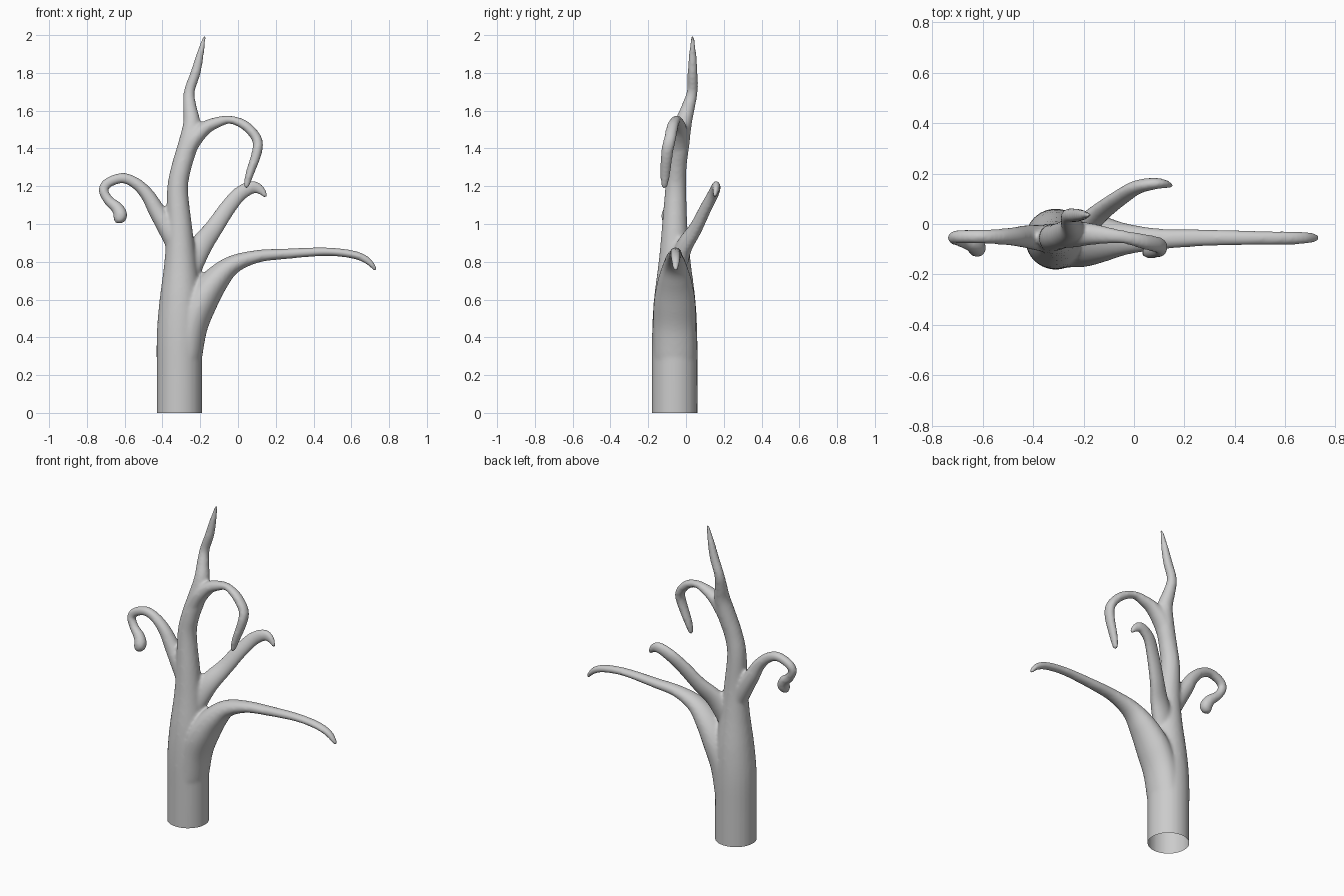
import bpy, bmesh, math
from mathutils import Vector

if "Cube" in bpy.data.objects:
    bpy.data.objects.remove(bpy.data.objects["Cube"])

SIDES, STEPS = 24, 6


def spline(pts):
    """Catmull-Rom samples through (x, y, z, radius) points."""
    p = [Vector(q) for q in pts]
    p = [2 * p[0] - p[1]] + p + [2 * p[-1] - p[-2]]
    out = []
    for a, b, c, d in zip(p, p[1:], p[2:], p[3:]):
        for i in range(STEPS):
            t = i / STEPS
            out.append(0.5 * (2 * b + (c - a) * t + (2 * a - 5 * b + 4 * c - d) * t * t
                              + (3 * b - a - 3 * c + d) * t ** 3))
    return out + [p[-2]]


def limb(bm, pts, depth=1.0):
    """Tapered closed tube; depth scales its thickness along y."""
    s = spline(pts)
    rings = []
    for i, q in enumerate(s):
        tan = (s[min(i + 1, len(s) - 1)] - s[max(i - 1, 0)]).to_3d().normalized()
        u = (Vector((0, 1, 0)) - tan * tan.y).normalized()
        v = tan.cross(u)
        rings.append([bm.verts.new(q.to_3d() + q.w * (u * math.cos(a) * depth + v * math.sin(a)))
                      for a in (2 * math.pi * k / SIDES for k in range(SIDES))])
    for r0, r1 in zip(rings, rings[1:]):
        for k in range(SIDES):
            j = (k + 1) % SIDES
            bm.faces.new((r0[k], r0[j], r1[j], r1[k]))
    # rounded tip and flat root cap
    tip = bm.verts.new(s[-1].to_3d() + tan * s[-1].w * 0.8)
    for k in range(SIDES):
        bm.faces.new((rings[-1][k], rings[-1][(k + 1) % SIDES], tip))
    bm.faces.new(rings[0][::-1])


bm = bmesh.new()
# trunk and leader
limb(bm, [(-.31, -.06, -.1, .121), (-.31, -.06, .2, .121), (-.31, -.06, .42, .12),
          (-.305, -.06, .6, .11), (-.305, -.06, .8, .085), (-.31, -.06, .97, .069),
          (-.32, -.055, 1.18, .056), (-.30, -.05, 1.3, .053), (-.265, -.035, 1.42, .053),
          (-.245, -.015, 1.53, .046), (-.255, .012, 1.62, .036), (-.258, .033, 1.7, .029),
          (-.225, .035, 1.8, .027), (-.2, .035, 1.9, .02), (-.177, .035, 1.995, .009)])
# long low right branch
limb(bm, [(-.28, -.06, .3, .09), (-.25, -.06, .46, .09), (-.195, -.06, .59, .088),
          (-.12, -.06, .70, .072), (-.03, -.06, .783, .05), (.1, -.06, .828, .034),
          (.25, -.055, .842, .028), (.46, -.055, .853, .023), (.6, -.055, .84, .022),
          (.68, -.055, .81, .02), (.728, -.055, .76, .012)], 1.25)
# curled left branch
limb(bm, [(-.32, -.06, .88, .055), (-.375, -.055, .98, .052), (-.43, -.05, 1.07, .045),
          (-.48, -.05, 1.155, .037), (-.54, -.05, 1.215, .031), (-.61, -.05, 1.243, .028),
          (-.685, -.05, 1.22, .027), (-.713, -.055, 1.18, .026), (-.685, -.065, 1.125, .027),
          (-.64, -.08, 1.085, .033), (-.622, -.095, 1.045, .037), (-.638, -.1, 1.018, .028)])
# drooping upper branch
limb(bm, [(-.29, -.045, 1.34, .042), (-.24, -.04, 1.44, .045), (-.175, -.04, 1.507, .037),
          (-.11, -.045, 1.538, .029), (-.04, -.052, 1.552, .022), (.04, -.07, 1.52, .026),
          (.1, -.085, 1.45, .027), (.1, -.1, 1.38, .027), (.06, -.11, 1.26, .022),
          (.043, -.115, 1.195, .014)], 1.2)
# back right branch
limb(bm, [(-.27, -.05, .76, .075), (-.2, -.01, .88, .062), (-.13, .05, .975, .05),
          (-.055, .105, 1.085, .044), (.01, .145, 1.16, .04), (.08, .16, 1.195, .034),
          (.125, .158, 1.175, .024), (.147, .152, 1.145, .013)], .7)
bmesh.ops.recalc_face_normals(bm, faces=bm.faces)

mesh = bpy.data.meshes.new("bare_tree")
bm.to_mesh(mesh)
bm.free()
tree = bpy.data.objects.new("bare_tree", mesh)
bpy.context.collection.objects.link(tree)
bpy.context.view_layer.objects.active = tree
tree.select_set(True)

# fuse limbs into one skin and soften the forks
remesh = tree.modifiers.new("fuse", 'REMESH')
remesh.mode = 'VOXEL'
remesh.voxel_size = 0.009
smooth = tree.modifiers.new("soften", 'SMOOTH')
smooth.factor, smooth.iterations = 0.5, 10
for name in ("fuse", "soften"):
    bpy.ops.object.modifier_apply(modifier=name)

# open cut at the ground
bm = bmesh.new()
bm.from_mesh(mesh := tree.data)
bmesh.ops.bisect_plane(bm, geom=bm.verts[:] + bm.edges[:] + bm.faces[:],
                       plane_co=(0, 0, 0), plane_no=(0, 0, 1), clear_inner=True)
for f in bm.faces:
    f.smooth = True
bm.to_mesh(mesh)
bm.free()
